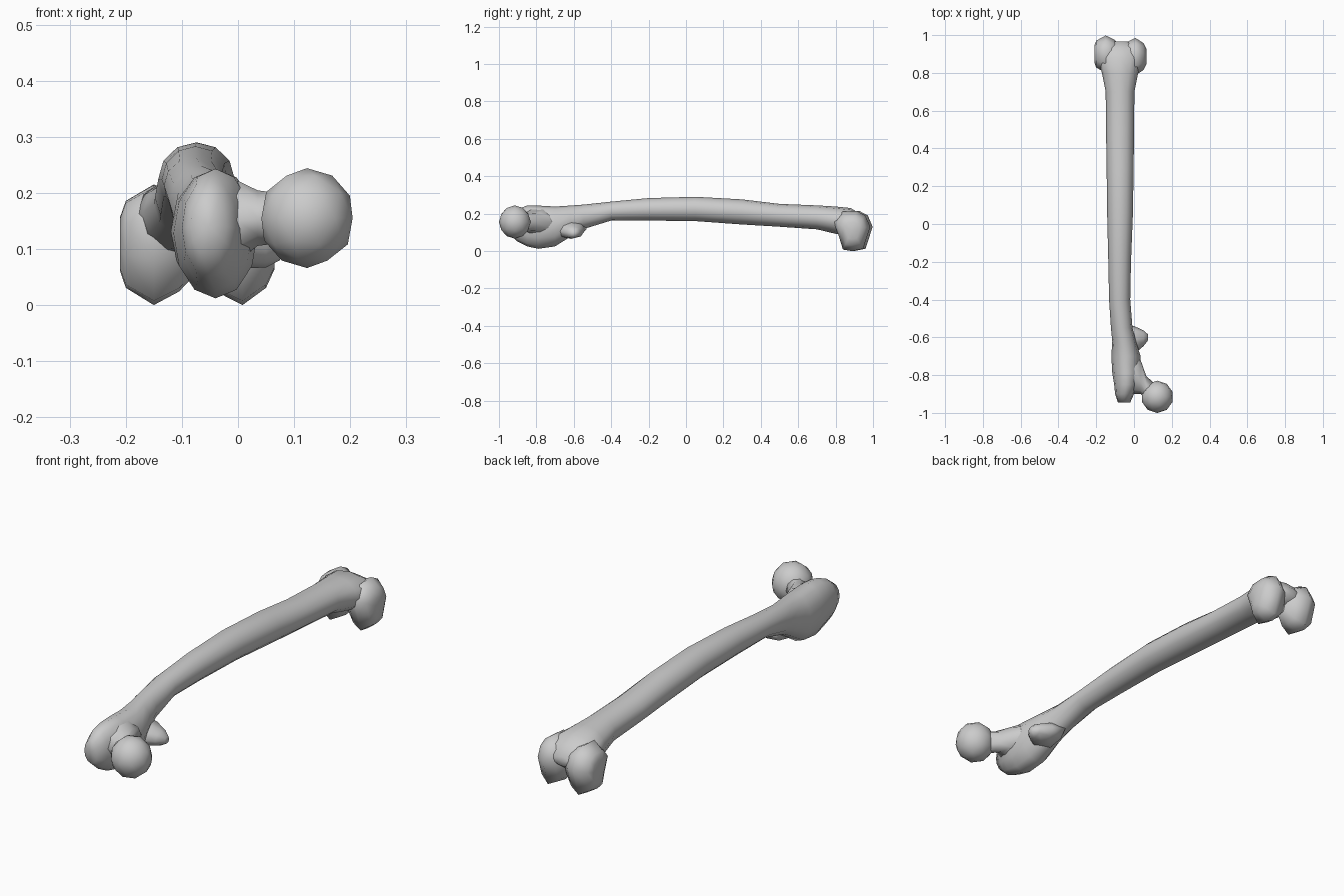
import bpy, bmesh, math
from mathutils import Vector


def finish(name, bm):
    bmesh.ops.recalc_face_normals(bm, faces=bm.faces)
    me = bpy.data.meshes.new(name)
    bm.to_mesh(me)
    bm.free()
    for p in me.polygons:
        p.use_smooth = True
    ob = bpy.data.objects.new(name, me)
    bpy.context.collection.objects.link(ob)
    return ob


def skin(name, rings):
    """Bridge equal-sized closed rings of points and close both ends."""
    bm = bmesh.new()
    loops = [[bm.verts.new(p) for p in r] for r in rings]
    n = len(loops[0])
    for a, b in zip(loops, loops[1:]):
        for i in range(n):
            j = (i + 1) % n
            bm.faces.new((a[i], a[j], b[j], b[i]))
    for end in (loops[0], loops[-1]):
        c = bm.verts.new(sum((v.co for v in end), Vector()) / n)
        for i in range(n):
            bm.faces.new((end[i], end[(i + 1) % n], c))
    return finish(name, bm)


def circle(n):
    return [(math.cos(2 * math.pi * i / n), math.sin(2 * math.pi * i / n)) for i in range(n)]


# Shaft with greater trochanter: y, x min, x max, z min, z max
stations = [
    (-0.945, -0.085, -0.02, 0.09, 0.19),
    (-0.90, -0.10, 0.00, 0.05, 0.225),
    (-0.85, -0.105, 0.025, 0.025, 0.243),
    (-0.79, -0.115, 0.035, 0.012, 0.243),
    (-0.70, -0.12, 0.035, 0.025, 0.238),
    (-0.62, -0.115, 0.01, 0.075, 0.243),
    (-0.55, -0.122, -0.008, 0.117, 0.248),
    (-0.40, -0.132, -0.02, 0.163, 0.264),
    (-0.20, -0.136, -0.016, 0.163, 0.283),
    (0.05, -0.142, -0.006, 0.160, 0.290),
    (0.30, -0.145, -0.002, 0.142, 0.276),
    (0.50, -0.148, 0.000, 0.130, 0.252),
    (0.70, -0.150, 0.002, 0.116, 0.244),
    (0.80, -0.170, 0.022, 0.092, 0.238),
    (0.88, -0.190, 0.042, 0.085, 0.230),
    (0.93, -0.175, 0.030, 0.095, 0.200),
    (0.965, -0.11, -0.035, 0.12, 0.16)]
skin("shaft", [[((a + b) / 2 + (b - a) / 2 * c, y, (lo + hi) / 2 + (hi - lo) / 2 * s)
                for c, s in circle(12)] for y, a, b, lo, hi in stations])

# Condyles: a knuckle profile in y, z swept sideways
knuckle = [(0.80, 0.16), (0.83, 0.08), (0.852, 0.008), (0.90, 0.0), (0.96, 0.012),
           (0.998, 0.13), (0.972, 0.19), (0.925, 0.215), (0.85, 0.21)]
for name, steps, end in (
        ("outer_condyle", ((-0.21, 0.45), (-0.20, 0.72), (-0.15, 1.0), (-0.105, 0.78), (-0.07, 0.45)), 0.0),
        ("inner_condyle", ((0.065, 0.42), (0.05, 0.72), (0.008, 1.0), (-0.035, 0.80), (-0.07, 0.45)), -0.013)):
    skin(name, [[(x, 0.90 + (y - 0.90) * s + end, 0.11 + (z - 0.11) * s) for y, z in knuckle]
                for x, s in steps])

# Neck: x, y centre, y radius, z centre, z radius
neck = [(-0.05, -0.78, 0.10, 0.14, 0.09), (0.00, -0.795, 0.105, 0.15, 0.075),
        (0.035, -0.81, 0.09, 0.155, 0.052), (0.065, -0.865, 0.06, 0.155, 0.048),
        (0.12, -0.91, 0.055, 0.155, 0.05)]
skin("neck", [[(x, cy + ry * c, cz + rz * s) for c, s in circle(10)]
              for x, cy, ry, cz, rz in neck])

# Ball head
bm = bmesh.new()
bmesh.ops.create_icosphere(bm, subdivisions=2, radius=0.089)
for v in bm.verts:
    v.co = Vector((v.co.x * 0.96 + 0.123, v.co.y * 0.96 - 0.915, v.co.z + 0.155))
finish("head", bm)

# Lesser trochanter: blunt bump on the inner side
bump = [(-0.06, -0.63, 0.10, 0.12, 0.05), (0.00, -0.615, 0.075, 0.11, 0.045),
        (0.05, -0.605, 0.042, 0.10, 0.033), (0.075, -0.60, 0.015, 0.095, 0.015)]
skin("lesser_trochanter", [[(x, cy + ry * c, cz + rz * s) for c, s in circle(8)]
                           for x, cy, ry, cz, rz in bump])
